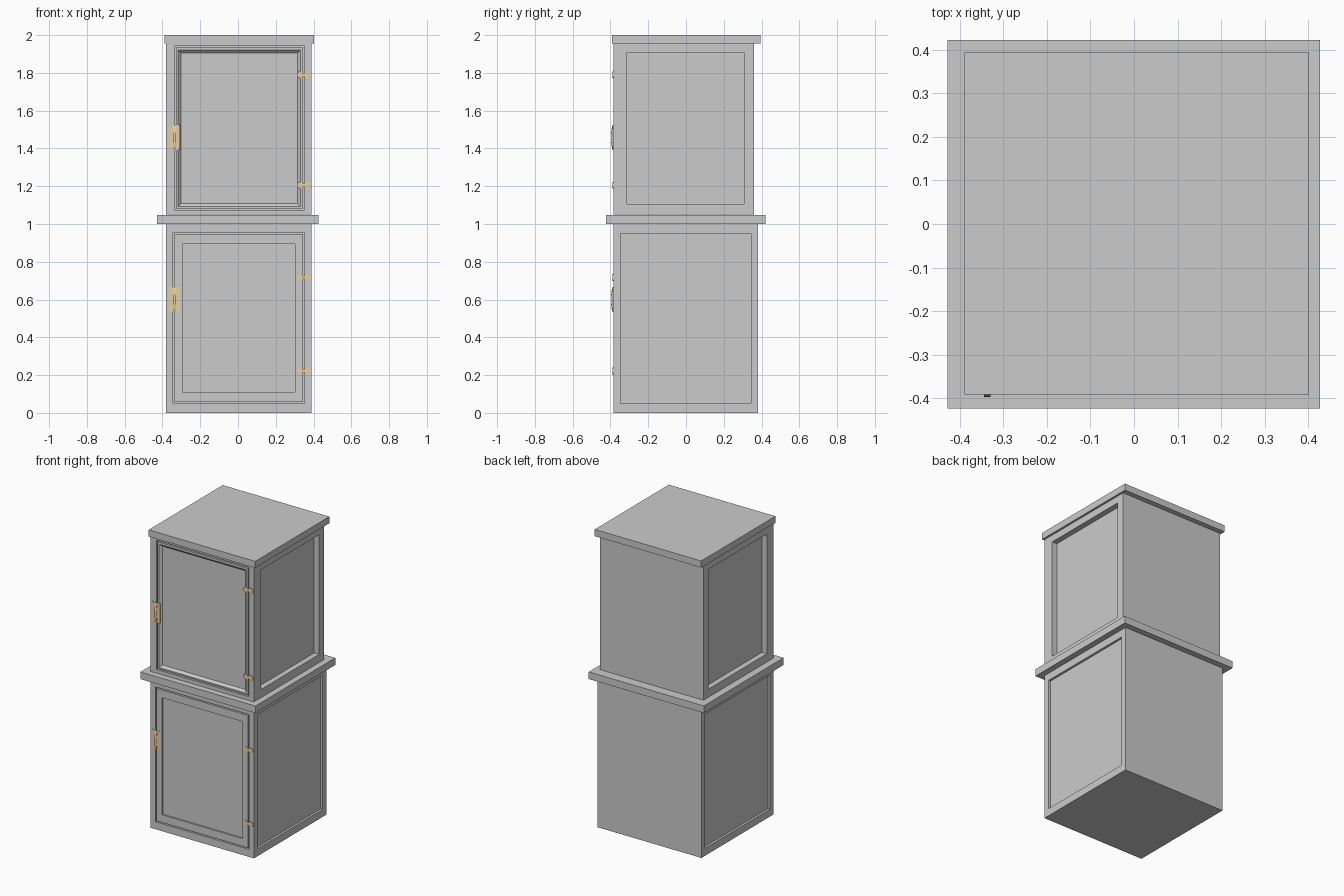
import bpy, bmesh, math

if "Cube" in bpy.data.objects:
    bpy.data.objects.remove(bpy.data.objects["Cube"])

brass = bpy.data.materials.new("brass")
brass.diffuse_color = (0.80, 0.62, 0.36, 1)
brass.use_nodes = True
brass.node_tree.nodes["Principled BSDF"].inputs["Base Color"].default_value = brass.diffuse_color


def finish(name, bm, mat=None):
    bmesh.ops.recalc_face_normals(bm, faces=bm.faces[:])
    mesh = bpy.data.meshes.new(name)
    bm.to_mesh(mesh)
    bm.free()
    ob = bpy.data.objects.new(name, mesh)
    bpy.context.collection.objects.link(ob)
    if mat:
        mesh.materials.append(mat)
    return ob


def add_box(bm, x, y, z):
    r = bmesh.ops.create_cube(bm, size=1)
    for v in r["verts"]:
        v.co = [a + (c + 0.5) * (b - a) for c, (a, b) in zip(v.co, (x, y, z))]


def box(name, x, y, z, mat=None):
    bm = bmesh.new()
    add_box(bm, x, y, z)
    return finish(name, bm, mat)


def nested_face(bm, place, rings):
    # joins nested rectangles (u0, u1, z0, z1, depth), caps the last one
    prev = None
    for u0, u1, z0, z1, d in rings:
        cur = [bm.verts.new(place(u, z, d))
               for u, z in ((u0, z0), (u1, z0), (u1, z1), (u0, z1))]
        if prev:
            for i in range(4):
                j = (i + 1) % 4
                bm.faces.new((prev[i], prev[j], cur[j], cur[i]))
        prev = cur
    bm.faces.new(prev)


def shrink(r, m, d):
    return (r[0] + m, r[1] - m, r[2] + m, r[3] - m, d)


def cabinet(name, x, y, z, side, side_depth, door, panel, slope, depth):
    bm = bmesh.new()
    add_box(bm, x, y, z)
    bm.faces.ensure_lookup_table()
    bm.normal_update()
    gone = [f for f in bm.faces if abs(f.normal.x) > 0.9 or f.normal.y < -0.9]
    bmesh.ops.delete(bm, geom=gone, context="FACES_ONLY")
    # recessed side panels
    rings = [(*y, *z, 0), (*side, 0), (*side, side_depth)]
    nested_face(bm, lambda u, w, d: (x[1] - d, u, w), rings)
    nested_face(bm, lambda u, w, d: (x[0] + d, u, w), rings)
    # door with a gap around it and a sunken panel
    g, gd = 0.008, 0.015
    rings = [(*x, *z, 0), (*door, 0), (*door, gd),
             shrink(door, g, gd), shrink(door, g, 0),
             shrink(panel, -slope, 0), (*panel, depth)]
    nested_face(bm, lambda u, w, d: (u, y[0] + d, w), rings)
    bmesh.ops.remove_doubles(bm, verts=bm.verts[:], dist=1e-5)
    return finish(name, bm)


FRONT = -0.385

# cabinet bodies
cabinet("lower_cabinet", (-0.382, 0.388), (FRONT, 0.382), (0, 1.0),
        (-0.347, 0.344, 0.05, 0.95), 0.015,
        (-0.343, 0.352, 0.05, 0.955), (-0.295, 0.303, 0.11, 0.895), 0.0, 0.01)
cabinet("upper_cabinet", (-0.382, 0.388), (FRONT, 0.36), (1.05, 1.955),
        (-0.312, 0.307, 1.105, 1.908), 0.037,
        (-0.336, 0.353, 1.075, 1.942), (-0.302, 0.315, 1.108, 1.905), 0.015, 0.015)

# shelf slab and top slab
box("middle_slab", (-0.428, 0.427), (-0.424, 0.422), (1.0, 1.048))
box("top_slab", (-0.389, 0.402), (-0.392, 0.394), (1.955, 2.0))


def handle(name, zc):
    box(name + "_plate", (-0.368, -0.308), (FRONT - 0.003, FRONT + 0.001),
        (zc - 0.066, zc + 0.066), brass)
    # bowed grip
    bm = bmesh.new()
    n, half, out, t = 12, 0.062, 0.010, 0.003
    outer, inner = [], []
    for i in range(n + 1):
        a = math.pi * i / n
        yy = FRONT - 0.002 - out * math.sin(a)
        outer.append((yy, zc - half * math.cos(a)))
        inner.append((min(yy + t, FRONT), zc - (half - 0.004) * math.cos(a)))
    prof = [bm.verts.new((-0.345, a, b)) for a, b in outer + inner[::-1]]
    k = len(prof)
    quads = [bm.faces.new((prof[i], prof[i + 1], prof[k - 2 - i], prof[k - 1 - i]))
             for i in range(n)]
    r = bmesh.ops.extrude_face_region(bm, geom=quads, use_keep_orig=True)
    for v in r["geom"]:
        if isinstance(v, bmesh.types.BMVert):
            v.co.x += 0.016
    finish(name + "_grip", bm, brass)


handle("upper_handle", 1.458)
handle("lower_handle", 0.60)


def hinge(name, zc):
    # two round leaves joined by a narrow bar
    bm = bmesh.new()
    for cx in (0.330, 0.367):
        r = bmesh.ops.create_cone(bm, cap_ends=True, segments=16,
                                  radius1=0.018, radius2=0.018, depth=0.005)
        for v in r["verts"]:
            a, b, c = v.co
            v.co = (cx + a, FRONT - 0.0015 + c, zc + b)
    add_box(bm, (0.335, 0.362), (FRONT - 0.004, FRONT + 0.001),
            (zc - 0.009, zc + 0.009))
    finish(name, bm, brass)


for i, zc in enumerate((0.222, 0.717, 1.205, 1.79)):
    hinge(f"hinge_{i + 1}", zc)
